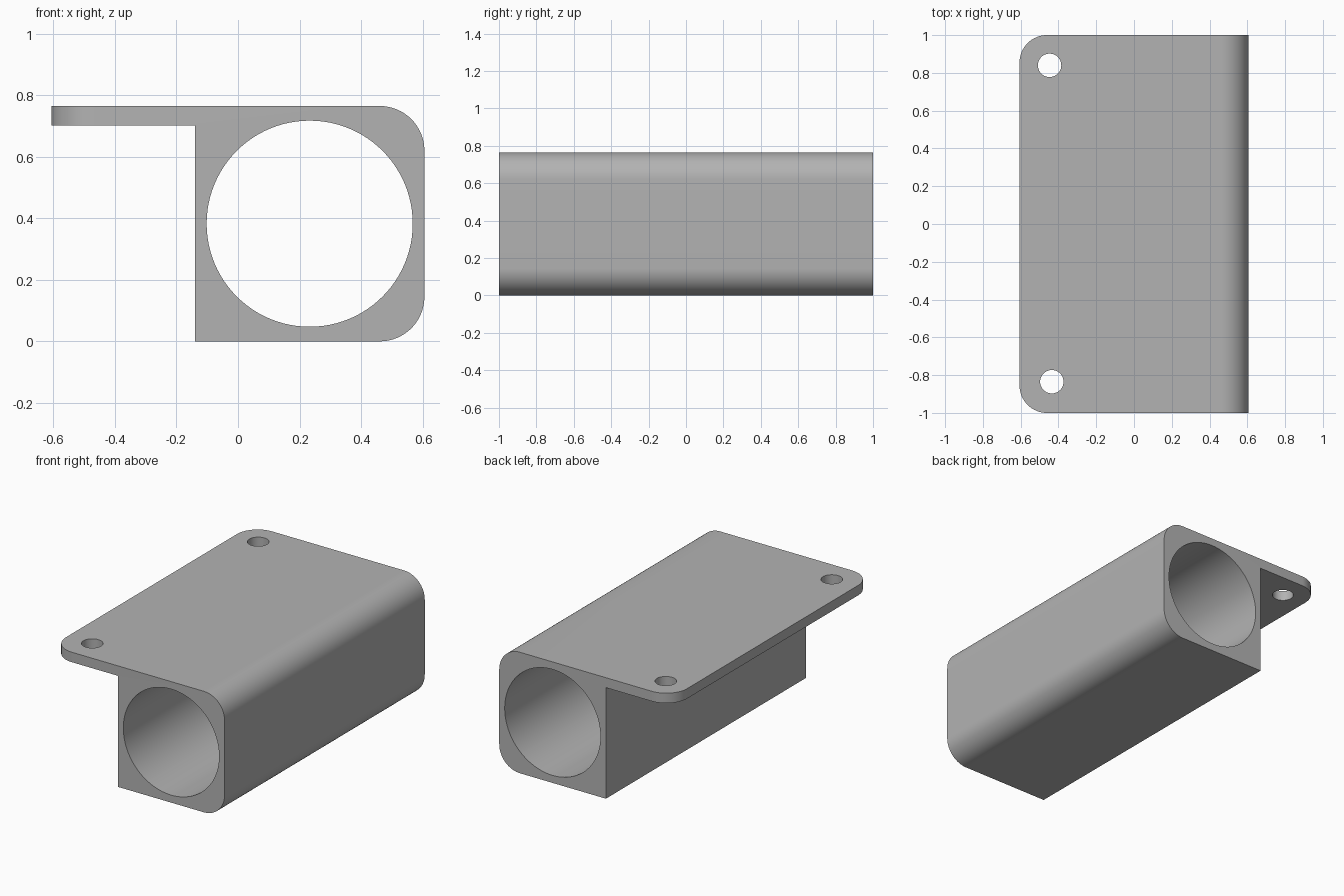
import bpy, bmesh
from math import pi, sin, cos, radians
from mathutils import Matrix

cube = bpy.data.objects.get("Cube")
if cube:
    bpy.data.objects.remove(cube, do_unlink=True)

HALF_X, HALF_Y, TOP = 0.606, 1.0, 0.765
WALL_X, PLATE_Z = -0.14, 0.702
ROUND = 0.145

grey = bpy.data.materials.new("plain grey")
grey.use_nodes = True
grey.diffuse_color = (0.45, 0.45, 0.45, 1)
grey.node_tree.nodes["Principled BSDF"].inputs["Base Color"].default_value = grey.diffuse_color


def arc(cx, cy, r, start, end, steps=16):
    """Points along a circular arc, angles in degrees."""
    angles = [radians(start + (end - start) * i / steps) for i in range(steps + 1)]
    return [(cx + r * cos(a), cy + r * sin(a)) for a in angles]


def prism(name, points, depth):
    """Extrude a closed outline of 3D points by a vector."""
    bm = bmesh.new()
    face = bm.faces.new([bm.verts.new(p) for p in points])
    extruded = bmesh.ops.extrude_face_region(bm, geom=[face])["geom"]
    bmesh.ops.translate(bm, vec=depth, verts=[v for v in extruded if isinstance(v, bmesh.types.BMVert)])
    bmesh.ops.recalc_face_normals(bm, faces=bm.faces)
    mesh = bpy.data.meshes.new(name)
    bm.to_mesh(mesh)
    bm.free()
    mesh.materials.append(grey)
    obj = bpy.data.objects.new(name, mesh)
    bpy.context.collection.objects.link(obj)
    return obj


def cut(target, tool, operation="DIFFERENCE"):
    """Apply a boolean and discard its cutter."""
    mod = target.modifiers.new("cut", "BOOLEAN")
    mod.operation, mod.solver, mod.object = operation, "EXACT", tool
    bpy.context.view_layer.objects.active = target
    bpy.ops.object.modifier_apply(modifier=mod.name)
    bpy.data.objects.remove(tool, do_unlink=True)


# Sleeve and mounting flange share one L-shaped profile
profile = [(WALL_X, 0)]
profile += arc(HALF_X - ROUND, ROUND, ROUND, -90, 0)
profile += arc(HALF_X - ROUND, TOP - ROUND, ROUND, 0, 90)
profile += [(-HALF_X, TOP), (-HALF_X, PLATE_Z), (WALL_X, PLATE_Z)]
bracket = prism("tube_bracket", [(x, -HALF_Y, z) for x, z in profile], (0, 2 * HALF_Y, 0))

# Rounded flange corners, seen from above
plan = [(1, -HALF_Y), (1, HALF_Y)]
plan += arc(-HALF_X + ROUND, HALF_Y - ROUND, ROUND, 90, 180)
plan += arc(-HALF_X + ROUND, -HALF_Y + ROUND, ROUND, 180, 270)
plan = [(x, y * 1.0) for x, y in plan]
cut(bracket, prism("corner_cutter", [(x, y, -1) for x, y in plan], (0, 0, 3)), "INTERSECT")

# Long bore through the sleeve
bore = arc(0.233, TOP / 2, 0.335, 0, 360, 96)[:-1]
cut(bracket, prism("bore_cutter", [(x, -2, z) for x, z in bore], (0, 4, 0)))

# Screw holes in the flange
for x, y in [(-0.447, 0.84), (-0.435, -0.835)]:
    hole = arc(x, y, 0.062, 0, 360, 40)[:-1]
    cut(bracket, prism("screw_cutter", [(px, py, 0.5) for px, py in hole], (0, 0, 1)))

bpy.ops.object.select_all(action="DESELECT")
bracket.select_set(True)
bpy.context.view_layer.objects.active = bracket
bpy.ops.object.shade_smooth_by_angle(angle=radians(30))
